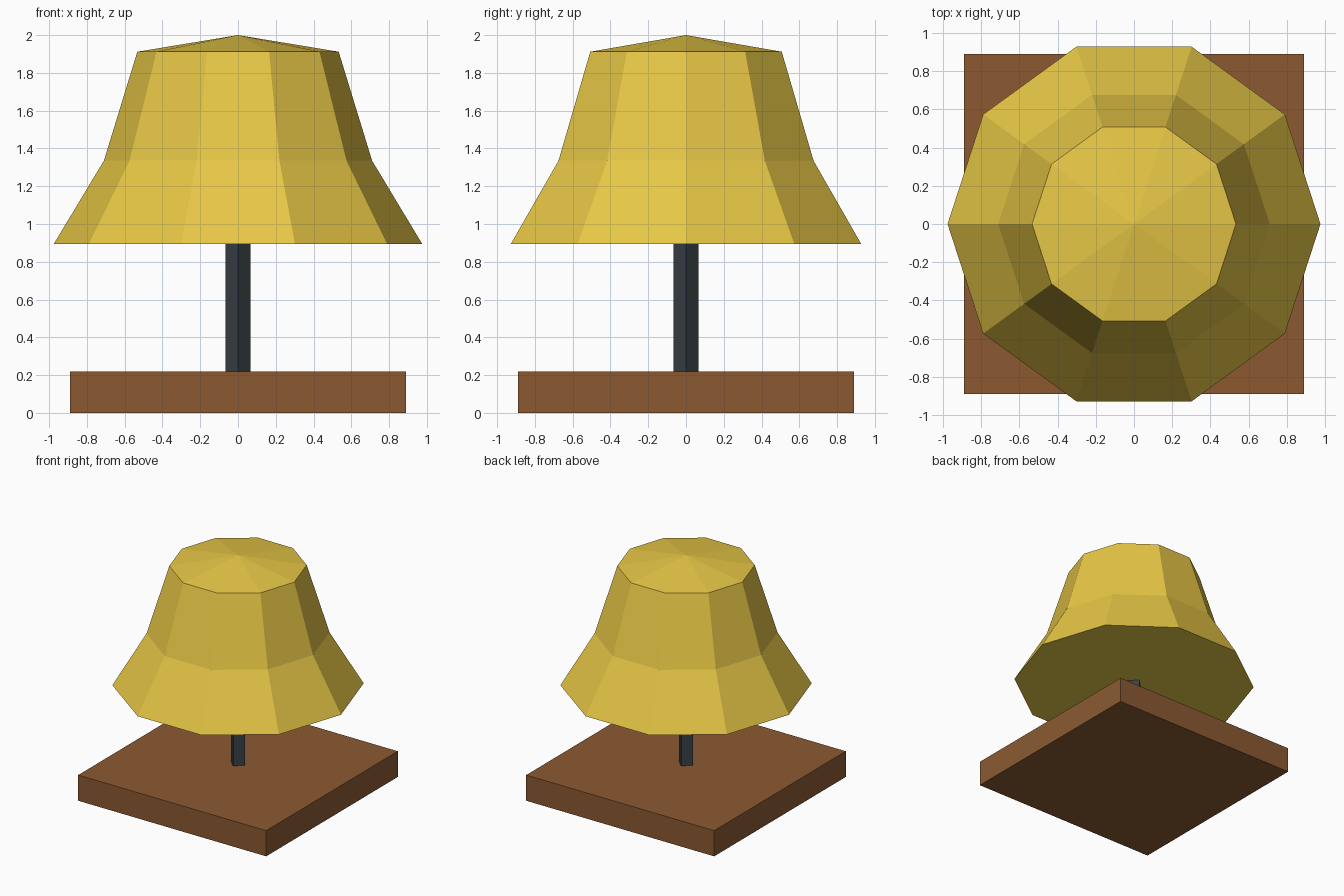
import bpy, bmesh, math

cube = bpy.data.objects.get("Cube")
if cube:
    bpy.data.objects.remove(cube, do_unlink=True)


def material(name, srgb):
    # sRGB bytes to linear colour
    lin = [((c / 255 + 0.055) / 1.055) ** 2.4 for c in srgb] + [1.0]
    mat = bpy.data.materials.new(name)
    mat.use_nodes = True
    mat.diffuse_color = lin
    mat.node_tree.nodes["Principled BSDF"].inputs["Base Color"].default_value = lin
    return mat


def lathe(name, profile, sides, mat, turn=0.0):
    """Faceted solid from (radius, height) rings; radius 0 makes a point."""
    bm = bmesh.new()
    rings = []
    for r, z in profile:
        angles = [turn + math.tau * i / sides for i in range(sides if r else 1)]
        rings.append([bm.verts.new((r * math.cos(a), r * math.sin(a), z)) for a in angles])
    for low, high in zip(rings, rings[1:]):
        for i in range(sides):
            j = (i + 1) % sides
            if len(high) == 1:
                bm.faces.new((low[i], low[j], high[0]))
            else:
                bm.faces.new((low[i], low[j], high[j], high[i]))
    for ring in (rings[0], rings[-1]):
        if len(ring) > 1:
            bm.faces.new(ring)
    bmesh.ops.recalc_face_normals(bm, faces=bm.faces)
    mesh = bpy.data.meshes.new(name)
    bm.to_mesh(mesh)
    bm.free()
    mesh.materials.append(mat)
    obj = bpy.data.objects.new(name, mesh)
    bpy.context.collection.objects.link(obj)
    return obj


wood = material("brown wood", (139, 90, 50))
metal = material("dark metal", (58, 66, 71))
fabric = material("yellow fabric", (232, 200, 70))

# Square base slab
half = 0.89
lathe("base", [(half * math.sqrt(2), 0), (half * math.sqrt(2), 0.22)], 4, wood, math.pi / 4)

# Square pole, set cornerwise
lathe("pole", [(0.067, 0.22), (0.067, 0.895)], 4, metal)

# Ten-sided flared shade with a closed underside and shallow pointed top
lathe("shade", [(0.975, 0.895), (0.71, 1.335), (0.533, 1.912), (0, 2.0)], 10, fabric)
